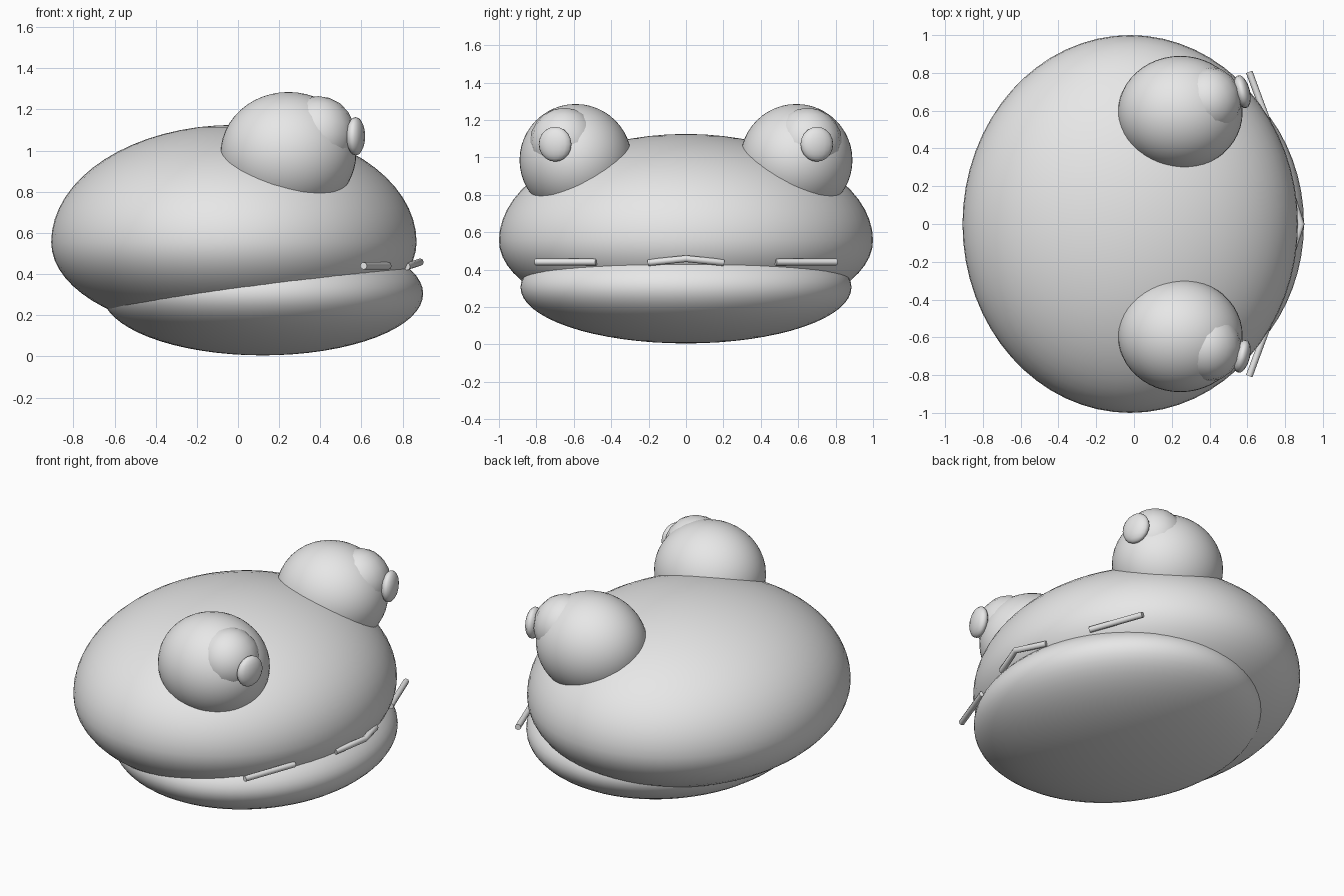
import bpy
import math
from mathutils import Vector

cube = bpy.data.objects.get("Cube")
if cube:
    bpy.data.objects.remove(cube, do_unlink=True)

grey = bpy.data.materials.new("light grey")
grey.use_nodes = True
grey.diffuse_color = (0.8, 0.8, 0.8, 1)
grey.node_tree.nodes["Principled BSDF"].inputs["Base Color"].default_value = (0.8, 0.8, 0.8, 1)


def ellipsoid(name, centre, radii, segments=64, rings=32, yaw=0, lower=None):
    """Smooth ellipsoid; lower gives a different depth below the middle."""
    bpy.ops.mesh.primitive_uv_sphere_add(segments=segments, ring_count=rings, radius=1)
    ob = bpy.context.object
    ob.name = name
    for v in ob.data.vertices:
        depth = lower if lower and v.co.z < 0 else radii[2]
        v.co = Vector((v.co.x * radii[0], v.co.y * radii[1], v.co.z * depth))
    ob.location = centre
    ob.rotation_euler.z = yaw
    ob.data.materials.append(grey)
    bpy.ops.object.shade_smooth()
    return ob


def rod(name, points, radius):
    """Thin round bar along a path."""
    curve = bpy.data.curves.new(name, "CURVE")
    curve.dimensions = "3D"
    curve.bevel_depth = radius
    curve.bevel_resolution = 2
    curve.use_fill_caps = True
    spline = curve.splines.new("POLY")
    spline.points.add(len(points) - 1)
    for p, co in zip(spline.points, points):
        p.co = (*co, 1)
    ob = bpy.data.objects.new(name, curve)
    bpy.context.collection.objects.link(ob)
    curve.materials.append(grey)
    return ob


# Head and lower jaw
ellipsoid("head", (-0.02, 0, 0.555), (0.888, 1.0, 0.57), lower=0.45)
ellipsoid("lower_jaw", (0.12, 0, 0.305), (0.78, 0.885, 0.3))

# Eyes and outer mouth bars, one set per side
for side, s in (("left", 1), ("right", -1)):
    ellipsoid(side + "_eye", (0.245, 0.59 * s, 0.985), (0.33, 0.3, 0.3), 48, 24)
    ellipsoid(side + "_iris", (0.39, 0.65 * s, 1.08), (0.18, 0.185, 0.185), 16, 10)
    ellipsoid(side + "_pupil", (0.572, 0.7 * s, 1.07), (0.042, 0.09, 0.093), 16, 10,
              yaw=math.radians(14) * s)
    rod(side + "_mouth_bar", [(0.61, 0.805 * s, 0.44), (0.73, 0.48 * s, 0.44)], 0.018)

# Bent bar at the middle of the mouth
rod("middle_mouth_bar", [(0.82, -0.2, 0.437), (0.885, 0, 0.458), (0.82, 0.2, 0.437)], 0.018)
